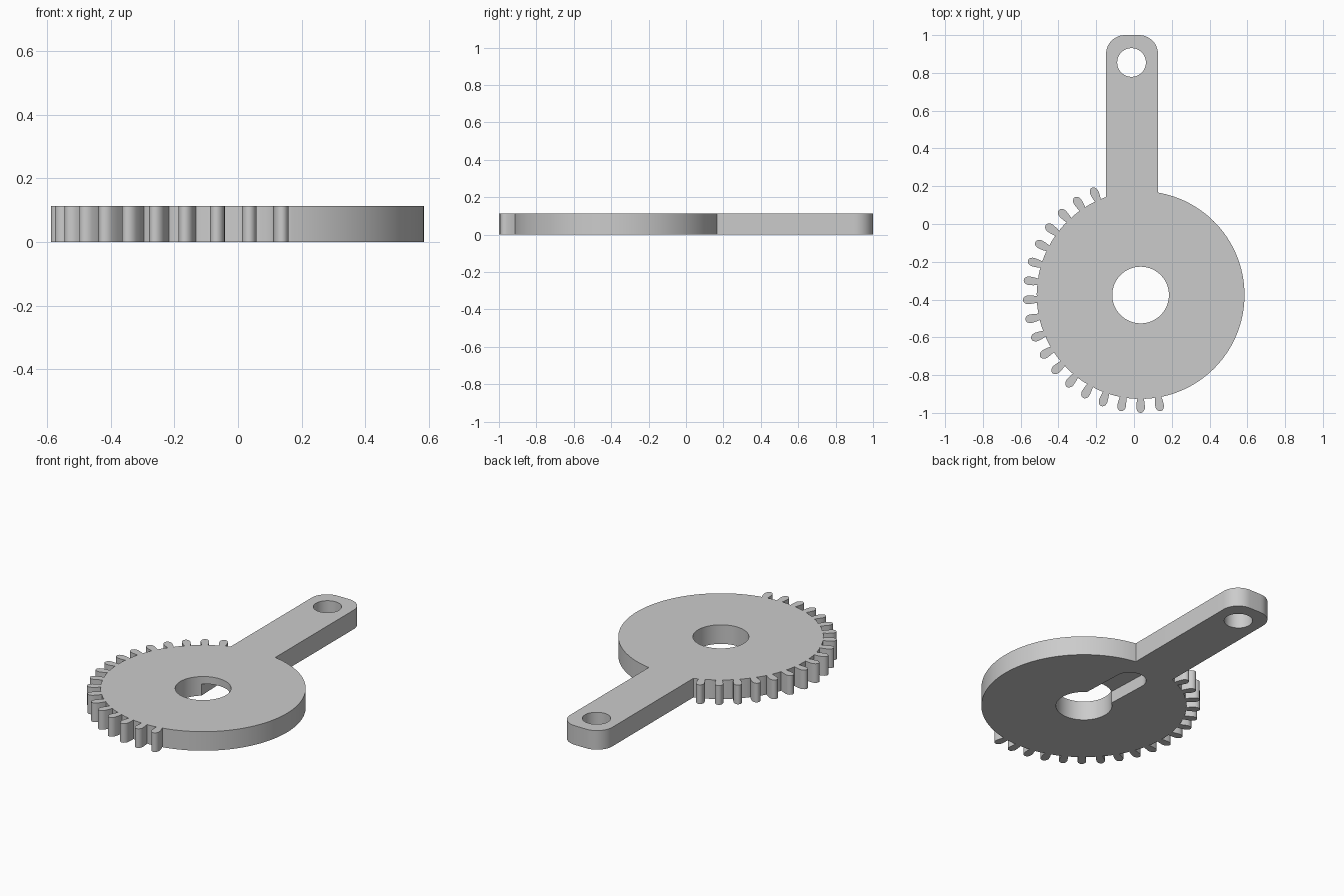
import bpy
import bmesh
from math import sin, cos, pi, radians, asin, atan2

old = bpy.data.objects.get("Cube")
if old:
    bpy.data.objects.remove(old, do_unlink=True)

# Main dimensions
CX, CY = 0.035, -0.376            # disc centre
R, TIP = 0.55, 0.624              # disc radius, tooth tip radius
THICK = 0.113
ARM_L, ARM_R, CORNER = -0.148, 0.127, 0.1
PIN = (-0.013, 0.855)             # centre of the arm hole
STEP = 2 * pi / 37                # tooth spacing
TEETH = 18

grey = bpy.data.materials.new("plain grey")
grey.use_nodes = True
grey.diffuse_color = (0.6, 0.6, 0.6, 1)
grey.node_tree.nodes["Principled BSDF"].inputs["Base Color"].default_value = (0.6, 0.6, 0.6, 1)


def arc(cx, cy, r, a0, a1, n):
    """Points along an arc, both ends included."""
    return [(cx + r * cos(a0 + (a1 - a0) * i / n),
             cy + r * sin(a0 + (a1 - a0) * i / n)) for i in range(n + 1)]


def prism(name, outline, z0, z1):
    """Extrude a flat outline into a solid object."""
    bm = bmesh.new()
    base = bm.faces.new([bm.verts.new((x, y, z0)) for x, y in outline])
    top = bmesh.ops.extrude_face_region(bm, geom=[base])["geom"]
    bmesh.ops.translate(bm, vec=(0, 0, z1 - z0),
                        verts=[v for v in top if isinstance(v, bmesh.types.BMVert)])
    bmesh.ops.recalc_face_normals(bm, faces=bm.faces)
    mesh = bpy.data.meshes.new(name)
    bm.to_mesh(mesh)
    bm.free()
    mesh.materials.append(grey)
    obj = bpy.data.objects.new(name, mesh)
    bpy.context.collection.objects.link(obj)
    return obj


def tooth(angle):
    """Oval tooth with a narrow root, listed clockwise around the disc."""
    half = 0.023
    mid = TIP - half * 1.3
    side = [(R - 0.002, 0.017), (R + 0.02, 0.021)]
    tip = [(mid + half * 1.3 * sin(pi * i / 10), half * cos(pi * i / 10)) for i in range(11)]
    local = side + tip + [(r, -w) for r, w in reversed(side)]
    return [(CX + r * cos(angle) - w * sin(angle),
             CY + r * sin(angle) + w * cos(angle)) for r, w in local]


# Outline: clockwise around the plain rim, the toothed rim, then the arm
start = pi / 2 - asin((ARM_R - CX) / R)
end = pi / 2 + asin((CX - ARM_L) / R)
first = radians(270) + STEP - 2 * pi
gap = 0.017 / R
outline = arc(CX, CY, R, start, first + gap + 0.01, 72)
for i in range(TEETH):
    a = first - i * STEP
    outline += tooth(a)
    if i < TEETH - 1:
        outline += arc(CX, CY, R, a - gap - 0.012, a - STEP + gap + 0.012, 3)
outline += arc(CX, CY, R, first - (TEETH - 1) * STEP - gap - 0.012, end - 2 * pi, 4)
outline += arc(ARM_L + CORNER, 1 - CORNER, CORNER, pi, pi / 2, 12)
outline += arc(ARM_R - CORNER, 1 - CORNER, CORNER, pi / 2, 0, 12)
body = prism("toothed_disc_with_arm", outline, 0, THICK)

# Through holes, and a round-ended pocket in the underside running toward the arm
along = atan2(PIN[1] - CY, PIN[0] - CX)
half, reach = 0.088, 0.365
ex, ey = CX + reach * cos(along), CY + reach * sin(along)
pocket = (arc(ex, ey, half, along - pi / 2, along + pi / 2, 24)
          + arc(CX, CY, half, along + pi / 2, along + 3 * pi / 2, 24))
cutters = [
    prism("hub_hole_cutter", arc(CX, CY, 0.15, 0, 2 * pi, 64)[:-1], -0.1, 0.3),
    prism("arm_hole_cutter", arc(*PIN, 0.076, 0, 2 * pi, 48)[:-1], -0.1, 0.3),
    prism("pocket_cutter", pocket, -0.1, 0.07),
]
bpy.context.view_layer.objects.active = body
for cutter in cutters:
    cutter.hide_render = True
    mod = body.modifiers.new(cutter.name, "BOOLEAN")
    mod.operation = "DIFFERENCE"
    mod.solver = "EXACT"
    mod.object = cutter
    bpy.ops.object.modifier_apply(modifier=mod.name)
    bpy.data.objects.remove(cutter, do_unlink=True)

# Smooth curved walls, keep the rims crisp
bpy.ops.object.select_all(action="DESELECT")
body.select_set(True)
bpy.ops.object.shade_smooth_by_angle(angle=radians(30))
